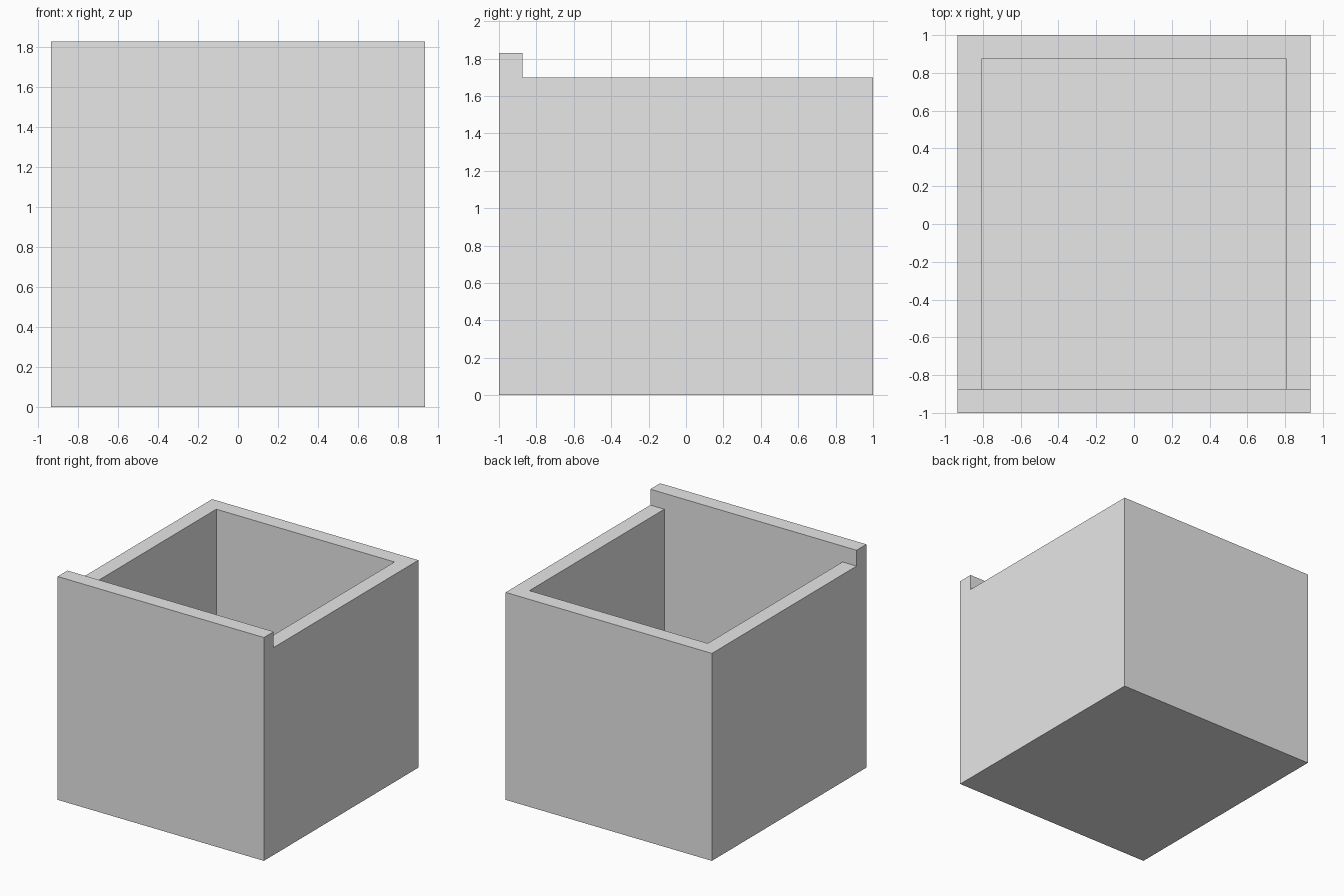
import bpy

# Remove the default cube
old = bpy.data.objects.get("Cube")
if old:
    bpy.data.objects.remove(old, do_unlink=True)

grey = bpy.data.materials.new("light_grey")
grey.use_nodes = True
colour = (0.8, 0.8, 0.8, 1)
grey.diffuse_color = colour
grey.node_tree.nodes["Principled BSDF"].inputs["Base Color"].default_value = colour

W, D = 0.935, 1.0              # half width and half depth
WALL, RIM, TOP = 0.127, 1.70, 1.83


def block(name, low, high):
    """Box spanning two opposite corners."""
    mid = [(a + b) / 2 for a, b in zip(low, high)]
    bpy.ops.mesh.primitive_cube_add(size=1, location=mid)
    ob = bpy.context.object
    ob.name = name
    ob.scale = [b - a for a, b in zip(low, high)]
    bpy.ops.object.transform_apply(location=True, rotation=False, scale=True)
    ob.data.materials.append(grey)
    return ob


def cut(target, cutter):
    """Subtract a hidden cutter from the target."""
    mod = target.modifiers.new(cutter.name, 'BOOLEAN')
    mod.operation = 'DIFFERENCE'
    mod.solver = 'EXACT'
    mod.object = cutter
    bpy.context.view_layer.objects.active = target
    bpy.ops.object.modifier_apply(modifier=mod.name)
    bpy.data.objects.remove(cutter, do_unlink=True)


# Solid body, stepped down behind the raised front wall, then hollowed
box = block("open_box", (-W, -D, 0), (W, D, TOP))
cut(box, block("rim_step", (-W - 1, -D + WALL, RIM), (W + 1, D + 1, TOP + 1)))
cut(box, block("cavity", (-W + WALL, -D + WALL, WALL), (W - WALL, D - WALL, TOP + 1)))
